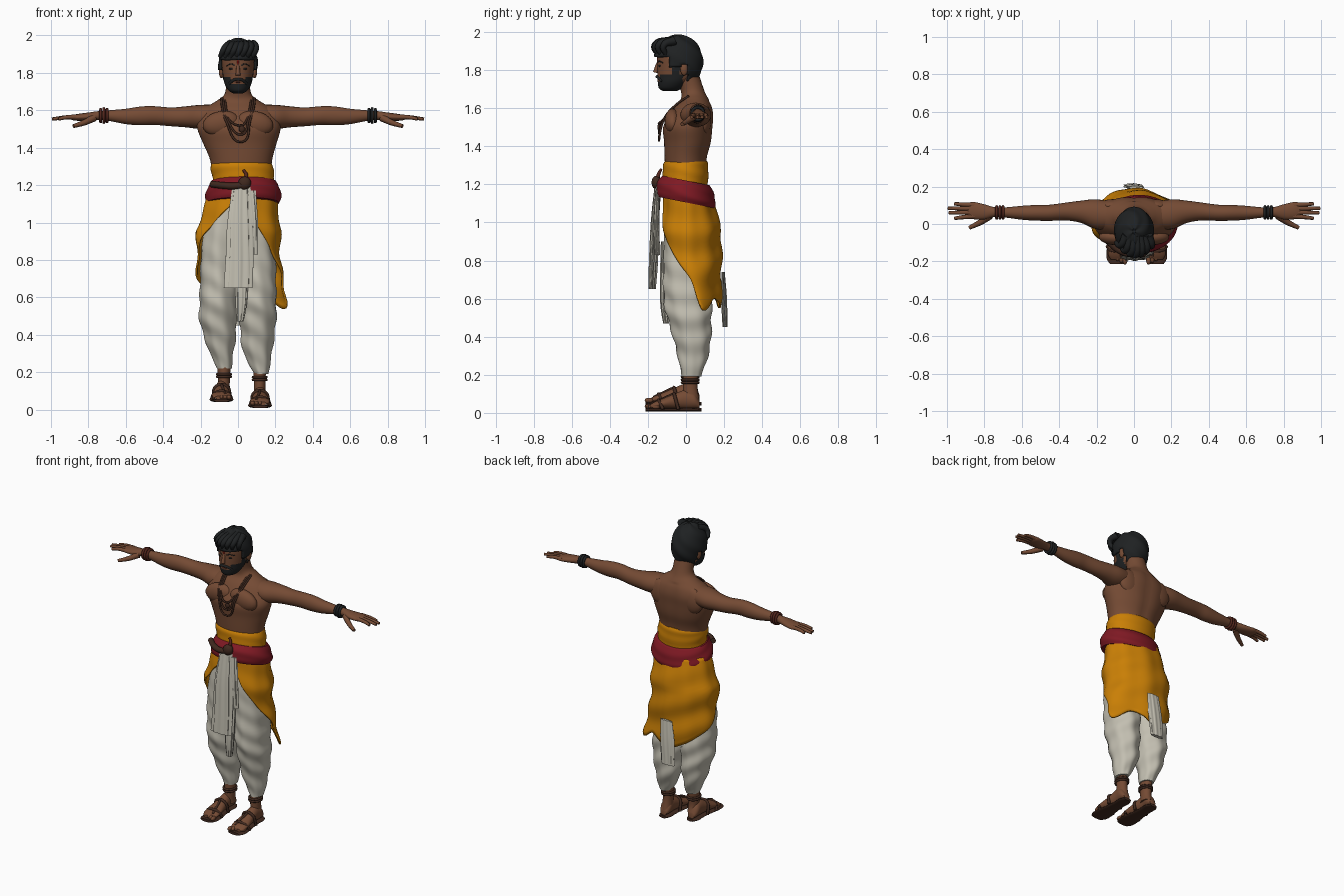
import bpy, bmesh, math
from mathutils import Matrix, Vector

cube = bpy.data.objects.get("Cube")
if cube:
    bpy.data.objects.remove(cube)
parts = []


def material(name, r, g, b):
    color = [(c / 255) ** 2.2 for c in (r, g, b)] + [1]
    m = bpy.data.materials.new(name)
    m.use_nodes = True
    m.diffuse_color = color
    node = m.node_tree.nodes["Principled BSDF"]
    node.inputs["Base Color"].default_value = color
    node.inputs["Roughness"].default_value = 0.9
    return m


skin = material("brown skin", 116, 76, 55)
black = material("black hair", 36, 38, 39)
ochre = material("ochre cloth", 200, 126, 14)
crimson = material("crimson cloth", 126, 31, 40)
linen = material("white linen", 194, 190, 176)
leather = material("dark leather", 66, 45, 36)
copper = material("copper beads", 84, 42, 34)
red = material("red mark", 170, 30, 25)


def finish(name, bm, mat):
    bmesh.ops.recalc_face_normals(bm, faces=bm.faces)
    mesh = bpy.data.meshes.new(name)
    bm.to_mesh(mesh)
    bm.free()
    mesh.materials.append(mat)
    obj = bpy.data.objects.new(name, mesh)
    bpy.context.collection.objects.link(obj)
    parts.append(obj)
    return obj


def smooth_rows(rows, steps):
    """Catmull-Rom interpolation of rows of numbers."""
    pts = [Vector(r) for r in rows]
    pts = [pts[0]] + pts + [pts[-1]]
    for i in range(1, len(pts) - 2):
        a, b, c, d = pts[i - 1:i + 3]
        for k in range(steps):
            t = k / steps
            yield b + (c - a) * (t / 2) + (a * 2 - b * 5 + c * 4 - d) * (t * t / 2) \
                + (b * 3 - a - c * 3 + d) * (t ** 3 / 2)
    yield pts[-1]


def loft(name, rings, mat, axis="z", n=32, steps=5, warp=None):
    """Rings hold: position on the axis, centre pair, radius pair."""
    bm = bmesh.new()
    loops = []
    for t, a, b, ra, rb in smooth_rows(rings, steps):
        loop = []
        for i in range(n):
            ang = math.tau * i / n
            k = warp(ang, t) if warp else 1
            u, v = a + ra * k * math.cos(ang), b + rb * k * math.sin(ang)
            loop.append(bm.verts.new({"z": (u, v, t), "x": (t, u, v), "y": (u, t, v)}[axis]))
        loops.append(loop)
    for lo, hi in zip(loops, loops[1:]):
        for i in range(n):
            j = (i + 1) % n
            bm.faces.new((lo[i], lo[j], hi[j], hi[i]))
    bm.faces.new(loops[0])
    bm.faces.new(loops[-1])
    return finish(name, bm, mat)


def ball(name, center, size, mat, turn=0):
    bm = bmesh.new()
    m = Matrix.Translation(center) @ Matrix.Rotation(turn, 4, "Y") @ Matrix.Diagonal((*size, 1))
    bmesh.ops.create_uvsphere(bm, u_segments=20, v_segments=12, radius=1, matrix=m)
    return finish(name, bm, mat)


def tube(name, points, radius, mat, taper=1, closed=False):
    curve = bpy.data.curves.new(name, "CURVE")
    curve.dimensions = "3D"
    curve.bevel_depth = radius
    curve.bevel_resolution = 2
    curve.resolution_u = 6
    curve.use_fill_caps = True
    s = curve.splines.new("BEZIER")
    s.bezier_points.add(len(points) - 1)
    s.use_cyclic_u = closed
    for i, (bp, p) in enumerate(zip(s.bezier_points, points)):
        bp.co = p
        bp.handle_left_type = bp.handle_right_type = "AUTO"
        bp.radius = 1 + (taper - 1) * i / (len(points) - 1)
    obj = bpy.data.objects.new(name, curve)
    bpy.context.collection.objects.link(obj)
    bpy.ops.object.select_all(action="DESELECT")
    bpy.context.view_layer.objects.active = obj
    obj.select_set(True)
    bpy.ops.object.convert(target="MESH")
    obj = bpy.context.object
    obj.data.materials.clear()
    obj.data.materials.append(mat)
    parts.append(obj)


def hoop(name, center, ra, rb, thick, mat, axis="z"):
    ring = [(ra * math.cos(math.tau * i / 8), rb * math.sin(math.tau * i / 8)) for i in range(8)]
    pts = [Vector(center) + Vector((u, v, 0) if axis == "z" else (0, u, v)) for u, v in ring]
    tube(name, pts, thick, mat, closed=True)


# Torso with a spine groove and soft chest muscles
loft("torso", [(1.2, .02, 0, .15, .105), (1.33, .017, 0, .165, .112), (1.42, .01, .01, .195, .125),
               (1.5, .005, .012, .222, .132), (1.56, 0, .03, .215, .118), (1.61, 0, .04, .18, .098),
               (1.65, 0, .045, .115, .072), (1.69, 0, .035, .07, .062), (1.77, 0, .01, .063, .06)],
     skin, n=48, warp=lambda a, z: 1 - .07 * math.exp(-((a - math.pi / 2) / .18) ** 2) * (z < 1.64))
for s, side in ((1, "left"), (-1, "right")):
    ball(side + "_chest_muscle", (s * .09, -.07, 1.53), (.1, .043, .065), skin, s * .2)
    ball(side + "_shoulder_blade", (s * .11, .097, 1.54), (.085, .036, .085), skin)

    # Arm, hand and fingers
    loft(side + "_arm", [(s * x, *r) for x, *r in (
        (.1, .045, 1.57, .07, .06), (.2, .052, 1.565, .08, .064), (.28, .065, 1.565, .06, .056),
        (.36, .067, 1.565, .048, .05), (.45, .06, 1.572, .043, .05), (.52, .06, 1.57, .042, .05),
        (.6, .06, 1.567, .037, .041), (.7, .062, 1.572, .026, .027), (.75, .064, 1.571, .027, .024),
        (.8, .065, 1.566, .04, .022), (.86, .072, 1.562, .046, .018), (.89, .074, 1.56, .035, .012))],
        skin, axis="x", n=24)
    for finger, y0, x1, y1 in (("index", .042, .96, .03), ("middle", .062, .99, .06),
                               ("ring", .082, .995, .084), ("little", .102, .96, .108)):
        tube(f"{side}_{finger}_finger", [(s * .85, y0, 1.564), (s * .92, (y0 + y1) / 2, 1.562),
                                         (s * x1, y1, 1.553)], .0135, skin, .65)
    tube(side + "_thumb", [(s * .77, .045, 1.56), (s * .82, .01, 1.535), (s * .88, -.02, 1.515)],
         .021, skin, .5)
    for k in range(3):
        hoop(f"{side}_bracelet_{k}", (s * (.7 + .017 * k), .062, 1.572), .031, .033 + .004 * (k % 2),
             .008, black if s > 0 else copper, "x")

# Head with painted beard
head = loft("head", [(1.69, 0, -.085, .025, .035), (1.705, 0, -.08, .05, .062), (1.735, 0, -.066, .069, .082),
                     (1.77, 0, -.05, .078, .1), (1.82, 0, -.045, .085, .106), (1.87, 0, -.042, .088, .108),
                     (1.92, 0, -.04, .08, .1), (1.96, 0, -.04, .045, .06)], skin, n=48, steps=6)
head.data.materials.append(black)
for f in head.data.polygons:
    c = f.center
    jaw = c.z < 1.742 or c.z < 1.775 and abs(c.x) > .04 or c.z < 1.83 and -.07 < c.y < -.03
    f.material_index = int(jaw and c.y < -.015)
tube("moustache", [(-.045, -.125, 1.742), (-.02, -.148, 1.763), (0, -.153, 1.766),
                   (.02, -.148, 1.763), (.045, -.125, 1.742)], .008, black)
ball("lips", (0, -.143, 1.75), (.02, .008, .005), copper)
tube("nose", [(0, -.143, 1.845), (0, -.155, 1.81), (0, -.16, 1.787)], .008, skin, 1.7)
ball("forehead_mark", (0, -.149, 1.856), (.005, .004, .016), red)
for s, side in ((1, "left"), (-1, "right")):
    ball(side + "_ear", (s * .088, -.01, 1.805), (.014, .02, .033), skin)
    ball(side + "_eye", (s * .034, -.137, 1.822), (.015, .008, .006), black)
    tube(side + "_eyebrow", [(s * .015, -.146, 1.84), (s * .035, -.139, 1.847), (s * .06, -.12, 1.838)],
         .005, black, .7)

# Hair cap opened over the face, with a swept fringe
bm = bmesh.new()
bmesh.ops.create_uvsphere(bm, u_segments=48, v_segments=32, radius=1)
for v in bm.verts:
    wave = .022 * math.sin(5 * math.atan2(v.co.y, v.co.x) + 9 * v.co.z)
    shell = Vector((v.co.x * .106, v.co.y * .13, v.co.z * .142))
    v.co = shell * (1 + wave) + Vector((0, -.04, 1.843))


def bare(c):
    return c.y < -.085 and c.z < 1.875 or c.y < -.015 and c.z < 1.81 or c.z < 1.725 \
        or c.z < 1.835 and -.03 < c.y < .01


bmesh.ops.delete(bm, geom=[f for f in bm.faces if bare(f.calc_center_median())], context="FACES")
hair = finish("hair", bm, black)
hair.modifiers.new("thickness", "SOLIDIFY").thickness = .012
for k in range(7):
    x = -.085 + .028 * k
    y = -.155 + 7 * x * x
    tube(f"fringe_lock_{k}", [(x * .7 + .02, -.06, 1.955), (x + .012, y - .01, 1.93),
                              (x - .012, y + .006, 1.885 - .002 * k)], .024, black, .45)

# Necklaces tucked in at the shoulders
for k, low in enumerate((1.52, 1.47, 1.43)):
    w = .045 + .01 * k
    half = [(w + .025, .015, 1.665), (w + .02, -.05, 1.62), (w, -.115, 1.545)]
    tube(f"necklace_{k}", half + [(.02, -.142, low)] + [(-x, y, z) for x, y, z in half[::-1]], .006, leather)
ball("pendant", (.02, -.142, 1.5), (.016, .008, .018), leather)


# Draped trousers and bare ankles
def swag(a, z):
    return 1 + .04 * math.sin(48 * z + 3 * math.cos(a)) * min(1, max(0, (1 - z) * 3)) + .02 * math.sin(7 * a + 9 * z)


loft("right_trouser_leg", [(1.13, -.05, 0, .1, .105), (.95, -.085, 0, .1, .115), (.8, -.1, .005, .1, .12),
                           (.6, -.103, .01, .1, .125), (.5, -.107, .018, .1, .115), (.4, -.097, .03, .087, .1),
                           (.3, -.088, .035, .062, .074), (.22, -.073, .03, .038, .048)], linen, n=64, steps=10, warp=swag)
loft("left_trouser_leg", [(1.13, .07, 0, .1, .105), (.95, .085, 0, .1, .115), (.8, .1, .005, .1, .12),
                          (.6, .105, .01, .1, .125), (.5, .107, .018, .1, .115), (.4, .105, .03, .09, .1),
                          (.3, .105, .035, .075, .08), (.19, .125, .028, .037, .05)], linen, n=64, steps=10, warp=swag)
for side, x, foot_x, base in (("right", -.075, -.088, .04), ("left", .116, .118, .008)):
    loft(side + "_ankle", [(base + .05, x, .03, .033, .042), (.15, x, .022, .031, .038), (.3, x, .03, .04, .048)], skin, n=20)
    for k in range(2):
        hoop(f"{side}_anklet_{k}", (x, .022, .155 + base / 2 + .014 * k), .036, .043, .007, leather)

    # Foot, toes and sandal
    shape = ((.072, .022, .018), (.045, .036, .042), (0, .035, .05), (-.06, .04, .039),
             (-.12, .05, .027), (-.165, .05, .018), (-.19, .036, .01))
    loft(side + "_foot", [(y, foot_x, base + .014 + rz, rx, rz) for y, rx, rz in shape], skin, axis="y", n=24)
    loft(side + "_sandal_sole", [(y * 1.12, foot_x, base + .008, rx * 1.15, .009) for y, rx, rz in shape],
         leather, axis="y", n=24)
    inner = 1 if x < 0 else -1
    for k in range(5):
        ball(f"{side}_toe_{k}", (foot_x + inner * (.04 - .02 * k), -.194 + .009 * k, base + .026),
             (.013 - .001 * k, .023, .013), skin)
    for y, w, h in ((-.14, .056, .058), (-.06, .046, .098)):
        tube(f"{side}_sandal_strap", [(foot_x - w, y + .02, base + .01), (foot_x - w * .6, y, base + h * .86),
                                      (foot_x + w * .6, y, base + h * .86), (foot_x + w, y + .02, base + .01)], .009, leather)
    tube(f"{side}_toe_strap", [(foot_x, -.06, base + .094), (foot_x + inner * .02, -.17, base + .042)], .008, leather)

# Ochre overskirt: angles run from the back, each with its hem height
hem = [(-172, 1.12), (-140, 1.0), (-110, .87), (-85, .74), (-62, .67), (-30, .6), (0, .55), (20, .58),
       (40, .6), (62, .54), (85, .7), (122, .84), (152, .98), (168, 1.12)]
bm = bmesh.new()
rows = []
for deg, low in smooth_rows(hem, 6):
    a, row = math.radians(deg), []
    for k in range(25):
        z = 1.15 + (low - 1.15) * k / 24
        drop = min(1, (1.15 - z) / .2)
        flare = max(0, .82 - z) * .24 * math.exp(-((deg - 68) / 22) ** 2)
        fold = .007 * drop * math.sin(32 * z + 3 * math.sin(a)) + .003 * math.sin(9 * a)
        rx = .186 + .038 * drop + fold + flare
        ry = .128 + drop * (.035 + .013 * math.cos(a)) + fold
        row.append(bm.verts.new((rx * math.sin(a) + .02 * (1 - drop), .01 + ry * math.cos(a), z)))
    rows.append(row)
for r, q in zip(rows, rows[1:]):
    for k in range(24):
        bm.faces.new((r[k], r[k + 1], q[k + 1], q[k]))
skirt = finish("overskirt", bm, ochre)
skirt.modifiers.new("thickness", "SOLIDIFY").thickness = .01


# Waist sashes and knot
def wrinkle(a, z):
    return 1 + .012 * math.sin(90 * z + 3 * math.sin(a))


loft("waistband", [(1.15, .03, 0, .155, .11), (1.24, .028, -.003, .165, .12), (1.3, .02, -.002, .167, .118),
                   (1.325, .018, 0, .158, .108)], ochre, n=48, warp=wrinkle)
sash = loft("sash", [(1.09, .025, 0, .196, .15), (1.12, .028, -.002, .204, .157), (1.17, .03, -.003, .192, .148),
                     (1.205, .03, 0, .172, .126)], crimson, n=48, warp=wrinkle)
for v in sash.data.vertices:
    v.co.z += .015 - .2 * v.co.y
tube("belt_cord", [(-.14, -.09, 1.205), (-.08, -.14, 1.198), (-.02, -.16, 1.195), (.05, -.155, 1.205)], .018, leather)
ball("belt_knot", (.035, -.155, 1.21), (.034, .026, .036), leather, .5)
tube("knot_end", [(.03, -.15, 1.21), (.045, -.145, 1.25), (.03, -.13, 1.28)], .014, copper, .5)


# Hanging linen panels
def pleat(a, z):
    return 1 + .12 * math.sin(9 * a + 4 * z)


loft("front_panel", [(1.19, .02, -.148, .045, .016), (1, .012, -.163, .062, .02), (.8, .008, -.17, .068, .022),
                     (.65, 0, -.178, .07, .018)], linen, n=64, warp=pleat)
loft("side_panel", [(1.17, .065, -.148, .03, .012), (1, .08, -.155, .025, .014), (.83, .085, -.15, .02, .014)], linen, warp=pleat)
loft("under_panel", [(.9, .02, -.11, .04, .02), (.6, .018, -.115, .03, .02), (.47, .01, -.105, .018, .014)], linen, warp=pleat)
loft("back_tail", [(.74, .01, .195, .04, .008), (.6, 0, .2, .048, .014), (.45, -.01, .205, .045, .012)], linen, n=48, warp=pleat)

bpy.ops.object.select_all(action="DESELECT")
for obj in parts:
    obj.select_set(True)
bpy.context.view_layer.objects.active = parts[0]
bpy.ops.object.shade_smooth_by_angle(angle=math.radians(50))
